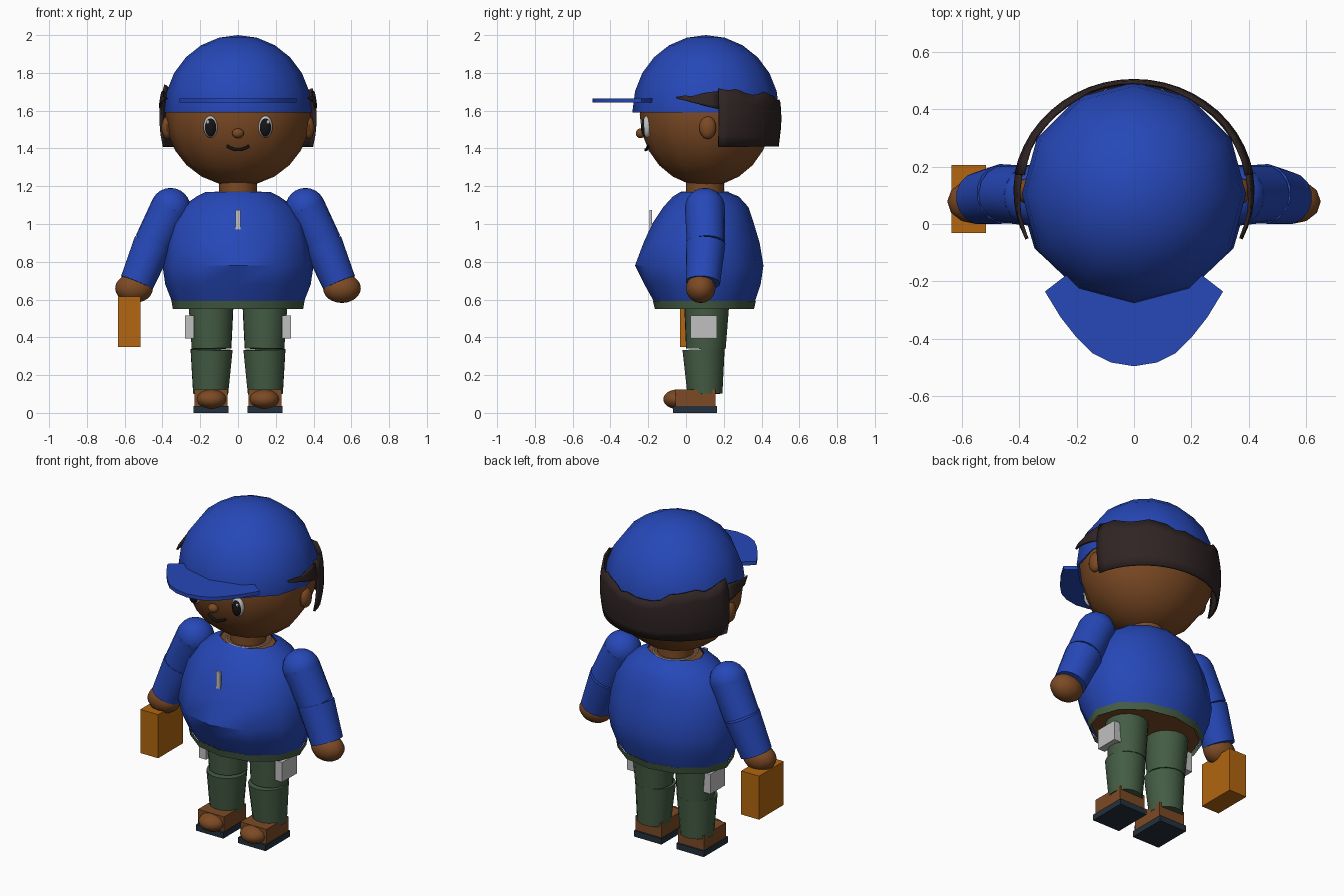
import bpy, bmesh, random
from math import sin, cos, pi, radians
from mathutils import Vector, Matrix

cube = bpy.data.objects.get("Cube")
if cube:
    bpy.data.objects.remove(cube, do_unlink=True)
random.seed(4)


def material(name, *rgb):
    lin = [(c / 255 / 12.92 if c < 11 else ((c / 255 + .055) / 1.055) ** 2.4) for c in rgb] + [1]
    m = bpy.data.materials.new(name)
    m.use_nodes = True
    m.diffuse_color = lin
    m.node_tree.nodes["Principled BSDF"].inputs["Base Color"].default_value = lin
    return m


blue = material("blue cloth", 38, 72, 184)
skin = material("brown skin", 124, 74, 36)
green = material("green cloth", 68, 92, 68)
hair_mat = material("dark hair", 48, 36, 36)
orange = material("orange case", 178, 102, 16)
grey = material("light grey", 192, 192, 192)
navy = material("navy sole", 36, 48, 60)
black = material("black", 20, 20, 22)


def finish(name, bm, mat, smooth=True):
    me = bpy.data.meshes.new(name)
    bm.to_mesh(me)
    bm.free()
    ob = bpy.data.objects.new(name, me)
    bpy.context.collection.objects.link(ob)
    me.materials.append(mat)
    if smooth:
        bpy.ops.object.select_all(action='DESELECT')
        ob.select_set(True)
        bpy.context.view_layer.objects.active = ob
        bpy.ops.object.shade_smooth_by_angle(angle=radians(40))
    return ob


def ball(name, centre, radii, mat, seg=12, rings=12, cut=None):
    bm = bmesh.new()
    bmesh.ops.create_uvsphere(bm, u_segments=seg, v_segments=rings, radius=1,
                              matrix=Matrix.LocRotScale(Vector(centre), None, Vector(radii)))
    if cut is not None:
        got = bmesh.ops.bisect_plane(bm, geom=bm.verts[:] + bm.edges[:] + bm.faces[:],
                                     plane_co=(0, 0, cut), plane_no=(0, 0, 1), clear_inner=True)
        bmesh.ops.holes_fill(bm, edges=[e for e in got['geom_cut'] if isinstance(e, bmesh.types.BMEdge)])
    return finish(name, bm, mat)


def box(name, lo, hi, mat):
    lo, hi = Vector(lo), Vector(hi)
    bm = bmesh.new()
    bmesh.ops.create_cube(bm, size=1, matrix=Matrix.LocRotScale((lo + hi) / 2, None, hi - lo))
    return finish(name, bm, mat, False)


def side_box(name, s, x, y, z, mat):
    xs = sorted((s * x[0], s * x[1]))
    box(name, (xs[0], y[0], z[0]), (xs[1], y[1], z[1]), mat)


def loft(name, rings, mat, caps=True):
    bm = bmesh.new()
    rows = [[bm.verts.new(p) for p in r] for r in rings]
    n = len(rows[0])
    for a, b in zip(rows, rows[1:]):
        for i in range(n):
            j = (i + 1) % n
            bm.faces.new((a[i], a[j], b[j], b[i]))
    if caps:
        bm.faces.new(rows[0][::-1])
        bm.faces.new(rows[-1])
    bmesh.ops.recalc_face_normals(bm, faces=bm.faces[:])
    return finish(name, bm, mat)


def body_ring(z, rx, front, back, n=12, yc=.1):
    pts = []
    for i in range(n):
        a = 2 * pi * i / n
        depth = yc - front if cos(a) > 0 else back - yc
        pts.append((rx * sin(a), yc - depth * cos(a), z))
    return pts


def limb(name, p, q, r1, r2, mat, n=16):
    p, q = Vector(p), Vector(q)
    turn = (q - p).to_track_quat('Z', 'Y')
    circle = [Vector((cos(2 * pi * i / n), sin(2 * pi * i / n), 0)) for i in range(n)]
    return loft(name, [[c + turn @ (v * r) for v in circle] for c, r in ((p, r1), (q, r2))], mat)


# Torso, hem and neck
loft("shirt", [body_ring(*r) for r in (
    (.59, .35, -.17, .365), (.68, .385, -.22, .395), (.78, .4, -.27, .41),
    (.9, .385, -.225, .39), (1, .36, -.18, .36), (1.09, .3, -.12, .33),
    (1.145, .22, -.07, .28), (1.17, .17, -.03, .22))], blue, False)
loft("shirt_hem", [body_ring(.55, .345, -.165, .36), body_ring(.592, .352, -.175, .37)], green, False)
loft("lower_torso", [body_ring(.565, .33, -.15, .345), body_ring(.6, .33, -.15, .345)], skin)
loft("upper_chest", [body_ring(1.12, .2, -.06, .25), body_ring(1.165, .165, -.025, .215)], skin)
limb("neck", (0, .1, 1.1), (0, .1, 1.28), .1, .1, skin)
bpy.ops.mesh.primitive_torus_add(location=(0, .1, 1.168), major_radius=.122, minor_radius=.005,
                                 major_segments=24, minor_segments=6)
necklace = bpy.context.object
necklace.name = "necklace"
necklace.data.materials.append(grey)
box("zip_pull", (-.014, -.192, .97), (.014, -.18, 1.075), grey)

# Head and cap
ball("head", (0, .105, 1.58), (.385, .35, .38), skin)
ball("cap", (0, .105, 1.6), (.39, .388, .4), blue, cut=1.59)
half = [(0, -.495), (.08, -.482), (.145, -.45), (.2, -.395), (.255, -.325), (.31, -.235), (.2, -.15)]
outline = half + [(-x, y) for x, y in half[:0:-1]]
loft("cap_peak", [[(x, y, z) for x, y in outline] for z in (1.643, 1.665)], blue)

# Face
ball("nose", (0, -.24, 1.48), (.031, .026, .026), skin)
curve = bpy.data.curves.new("mouth", 'CURVE')
curve.dimensions = '3D'
curve.bevel_depth = .008
line = curve.splines.new('POLY')
line.points.add(6)
for i, p in enumerate(line.points):
    t = i / 3 - 1
    p.co = (.058 * t, -.213 + .014 * abs(t), 1.393 + .02 * t * t, 1)
mouth = bpy.data.objects.new("mouth", curve)
bpy.context.collection.objects.link(mouth)
curve.materials.append(black)

# Hair sheet round the back of the head, with a jagged top and a flap at each temple
bm = bmesh.new()


def hair_point(phi, z):
    t = (z - 1.56) / .15
    pinch = 1 - .045 * t * t
    return (.417 * pinch * cos(phi), .105 + .394 * max(pinch, .965) * sin(phi), z)


def hair_sheet(start, end, count, low, high):
    cols = []
    for i in range(count + 1):
        phi = radians(start + (end - start) * i / count)
        a, b = low(phi), high(phi)
        cols.append([bm.verts.new(hair_point(phi, a + (b - a) * k / 5)) for k in range(6)])
    for c, d in zip(cols, cols[1:]):
        for k in range(5):
            bm.faces.new((c[k], d[k], d[k + 1], c[k + 1]))


hair_sheet(10, 170, 22, lambda p: 1.41, lambda p: 1.73 - .075 * sin(p) ** 2 + random.uniform(-.02, .02))
for a, b in ((-24, 10), (190 + 14, 170)):
    hair_sheet(a, b, 5, lambda p: 1.625 - .1 * sin(p), lambda p: 1.69 + .06 * sin(p) + random.uniform(-.004, .008))
hair = finish("hair", bm, hair_mat)
thick = hair.modifiers.new("thickness", 'SOLIDIFY')
thick.thickness = .012
thick.offset = 0

# Parts that repeat on both sides
for s, side in ((1, "left_"), (-1, "right_")):
    ball(side + "ear", (s * .375, .115, 1.51), (.03, .045, .06), skin)
    ball(side + "eye_white", (s * .145, -.206, 1.515), (.038, .026, .058), grey, 16)
    ball(side + "pupil", (s * .145, -.217, 1.512), (.031, .022, .049), black, 16)
    ball(side + "eye_glint", (s * .16, -.236, 1.54), (.009, .006, .011), grey, 8, 6)

    # Arm
    shoulder, elbow, wrist = (s * .357, .1, 1.085), (s * .45, .105, .895), (s * .535, .09, .69)
    ball(side + "shoulder", shoulder, (.106, .106, .106), blue, 16)
    limb(side + "upper_sleeve", shoulder, elbow, .106, .101, blue)
    limb(side + "lower_sleeve", elbow, wrist, .105, .092, blue)
    ball(side + "hand", (s * .55, .078, .66), (.1, .078, .078), skin)

    # Leg
    limb(side + "thigh", (s * .143, .11, .6), (s * .14, .105, .34), .122, .106, green)
    limb(side + "shin", (s * .14, .093, .335), (s * .145, .1, .1), .113, .094, green)
    side_box(side + "hip_pouch", s, (.232, .28), (.025, .165), (.395, .515), grey)

    # Shoe
    side_box(side + "sole", s, (.05, .235), (-.07, .165), (0, .036), navy)
    side_box(side + "shoe", s, (.055, .23), (-.055, .155), (.03, .125), skin)
    ball(side + "toe_cap", (s * .14, -.045, .072), (.08, .075, .052), skin)

# Case carried in the right hand
box("carried_case", (-.635, -.032, .35), (-.515, .205, .615), orange)
